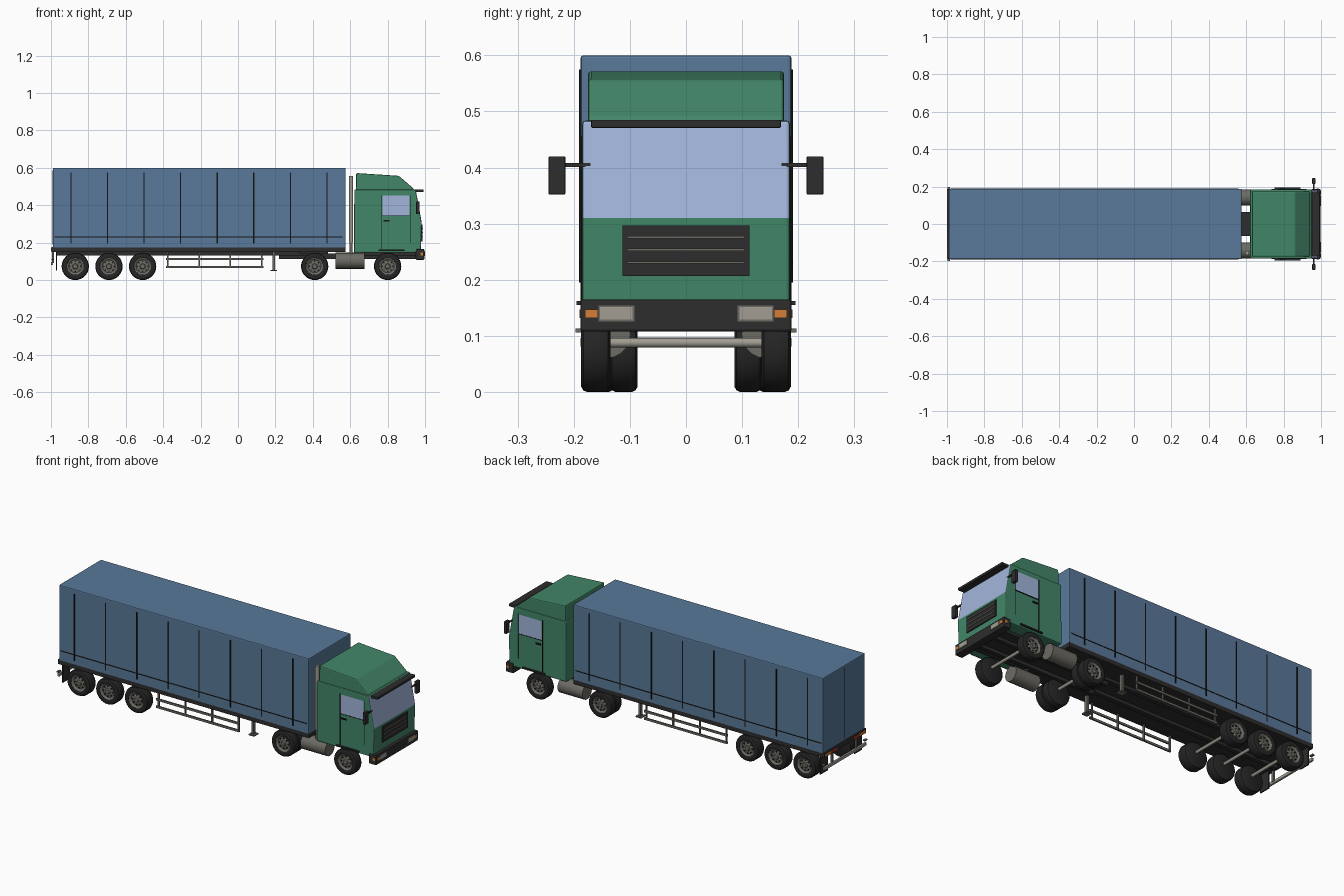
import bpy, bmesh, math
from mathutils import Vector, Matrix

cube = bpy.data.objects.get("Cube")
if cube:
    bpy.data.objects.remove(cube, do_unlink=True)


def material(name, r, g, b):
    m = bpy.data.materials.new(name)
    m.use_nodes = True
    m.diffuse_color = (r, g, b, 1)
    m.node_tree.nodes["Principled BSDF"].inputs["Base Color"].default_value = (r, g, b, 1)
    return m


BLUE = material("trailer blue", .1, .19, .32)
GREEN = material("cab green", .055, .24, .14)
GLASS = material("window glass", .36, .46, .7)
DARK = material("dark plastic", .026, .026, .026)
TYRE = material("tyre rubber", .018, .018, .018)
SEAM = material("seam black", .007, .007, .007)
PALE = material("pale metal", .36, .34, .29)
GREY = material("grey metal", .15, .145, .125)
ORANGE = material("orange lamp", .65, .21, .04)
RED = material("red lamp", .45, .03, .02)


def finish(name, bm, mats, bevel=0, smooth=False):
    bmesh.ops.recalc_face_normals(bm, faces=bm.faces)
    me = bpy.data.meshes.new(name)
    bm.to_mesh(me)
    bm.free()
    for m in mats:
        me.materials.append(m)
    if smooth:
        for p in me.polygons:
            p.use_smooth = True
        me.set_sharp_from_angle(angle=math.radians(35))
    ob = bpy.data.objects.new(name, me)
    bpy.context.collection.objects.link(ob)
    if bevel:
        mod = ob.modifiers.new("edges", "BEVEL")
        mod.width, mod.segments, mod.limit_method = bevel, 2, "ANGLE"
    return ob


def box(name, x, y, z, mat, bevel=0):
    """Box from (low, high) ranges."""
    bm = bmesh.new()
    bmesh.ops.create_cube(bm, size=1)
    for v in bm.verts:
        v.co = [r[0] if c < 0 else r[1] for c, r in zip(v.co, (x, y, z))]
    return finish(name, bm, [mat], bevel)


def pair(name, x, y, z, mat, bevel=0):
    """The same box on both sides of the vehicle."""
    box("left_" + name, x, y, z, mat, bevel)
    box("right_" + name, x, (-y[1], -y[0]), z, mat, bevel)


def prism(name, profile, half, mats, bevel):
    """Side profile in x and z, extruded across the width."""
    bm = bmesh.new()
    f = bm.faces.new([bm.verts.new((x, -half, z)) for x, z in profile])
    new = bmesh.ops.extrude_face_region(bm, geom=[f])["geom"]
    bmesh.ops.translate(bm, vec=(0, 2 * half, 0),
                        verts=[g for g in new if isinstance(g, bmesh.types.BMVert)])
    bmesh.ops.recalc_face_normals(bm, faces=bm.faces)
    if len(mats) > 1:  # the sloping upper front is glazed
        for f in bm.faces:
            if f.normal.x > .8 and f.normal.z > .1:
                f.material_index = 1
    return finish(name, bm, mats, bevel)


def lathe(name, profile, x, y, z, side, mat):
    """Profile of (radius, depth inward from the outer face), spun about y."""
    bm = bmesh.new()
    vs = [bm.verts.new((r, -d * side, 0)) for r, d in profile]
    es = [bm.edges.new(p) for p in zip(vs, vs[1:])]
    bmesh.ops.spin(bm, geom=vs + es, cent=(0, 0, 0), axis=(0, 1, 0),
                   angle=math.tau, steps=32)
    bmesh.ops.remove_doubles(bm, verts=bm.verts, dist=.0002)
    bmesh.ops.translate(bm, verts=bm.verts, vec=(x, y, z))
    return finish(name, bm, [mat], smooth=True)


def rod(name, a, b, radius, mat):
    a, b = Vector(a), Vector(b)
    turn = (b - a).to_track_quat("Z", "Y").to_matrix().to_4x4()
    bm = bmesh.new()
    bmesh.ops.create_cone(bm, cap_ends=True, segments=20, radius1=radius, radius2=radius,
                          depth=(b - a).length, matrix=Matrix.Translation((a + b) / 2) @ turn)
    return finish(name, bm, [mat], smooth=True)


R = .073


def wheel(name, x, side, width, outer=.187):
    w = width
    y = outer * side
    lathe(name + "_tyre", [(.043, .012), (.045, .002), (.05, 0), (.063, 0), (.07, .004), (R, .011),
                           (R, w - .011), (.07, w - .004), (.063, w), (0, w)], x, y, R, side, TYRE)
    lathe(name + "_hub", [(0, .002), (.012, .002), (.015, .009), (.034, .012), (.041, .004),
                          (.045, .003)], x, y, R, side, GREY)
    bm = bmesh.new()
    for i in range(8):
        a = math.tau * i / 8
        spot = Matrix.Translation((x + .028 * math.cos(a), y - .0095 * side, R + .028 * math.sin(a)))
        bmesh.ops.create_cone(bm, cap_ends=True, segments=8, radius1=.004, radius2=.004,
                              depth=.004, matrix=spot @ Matrix.Rotation(math.pi / 2, 4, "X"))
    finish(name + "_hub_holes", bm, [SEAM])


# Trailer body with curtain straps
box("trailer_body", (-.99, .575), (-.188, .188), (.17, .6), BLUE, .005)
box("trailer_floor_frame", (-.998, .575), (-.188, .188), (.15, .177), DARK, .003)
pair("trailer_beam", (-.97, .4), (.05, .075), (.132, .152), DARK)
for i in range(8):
    x = -.893 + i * .1955
    pair(f"curtain_strap_{i}", (x - .003, x + .003), (.186, .1905), (.195, .575), SEAM)
pair("curtain_lower_seam", (-.98, .56), (.186, .1895), (.227, .232), SEAM)
box("rear_door_seam", (-.992, -.985), (-.002, .002), (.19, .585), SEAM)

# Trailer rear
box("rear_guard_bar", (-1, -.988), (-.188, .188), (.08, .097), PALE, .002)
pair("rear_guard_post", (-.994, -.984), (.1, .115), (.09, .152), GREY)
pair("rear_side_stub", (-.998, -.985), (.175, .197), (.106, .113), GREY)
pair("rear_orange_lamp", (-1, -.99), (.125, .18), (.155, .171), ORANGE)
pair("rear_red_lamp", (-1, -.99), (.075, .12), (.155, .171), RED)
pair("mud_flap", (-.973, -.967), (.12, .185), (.05, .152), DARK)

# Side guards and landing legs
for k, z in enumerate((.07, .112)):
    pair(f"side_guard_rail_{k}", (-.385, .135), (.176, .184), (z - .006, z + .006), GREY)
for i in range(4):
    x = -.375 + i * .167
    pair(f"side_guard_post_{i}", (x - .004, x + .004), (.168, .177), (.064, .152), GREY)
pair("landing_leg", (.184, .198), (.125, .143), (.05, .152), GREY)
pair("landing_foot", (.174, .208), (.115, .153), (.047, .054), GREY)

# Tractor frame
pair("tractor_rail", (.22, .96), (.045, .065), (.112, .138), DARK)
box("tractor_deck", (.22, .66), (-.065, .065), (.132, .141), DARK)
box("coupling_plate", (.33, .48), (-.09, .09), (.138, .152), DARK)
box("front_step_frame", (.62, .95), (-.12, .12), (.13, .152), DARK)
for s, side in ((1, "left"), (-1, "right")):
    rod(side + "_fuel_tank", (.52, .142 * s, .103), (.675, .142 * s, .103), .043, GREY)
rod("exhaust_stack", (.605, -.155, .2), (.605, -.155, .555), .011, PALE)
rod("exhaust_base", (.605, -.155, .13), (.605, -.155, .2), .008, GREY)

# Wheels and axles
for s, side in ((1, "left"), (-1, "right")):
    for i, x in enumerate((-.87, -.69, -.51)):
        wheel(f"{side}_trailer_wheel_{i}", x, s, .06)
    wheel(side + "_front_wheel", .8, s, .052)
    wheel(side + "_drive_wheel", .41, s, .05)
    wheel(side + "_inner_drive_wheel", .41, s, .05, .136)
for i, x in enumerate((-.87, -.69, -.51, .41, .8)):
    rod(f"axle_{i}", (x, -.14, .088), (x, .14, .088), .0085, PALE)

# Cab and roof fairing
prism("cab", [(.62, .146), (.978, .146), (.982, .31), (.95, .484), (.622, .484)],
      .185, [GREEN, GLASS], .006)
prism("roof_fairing", [(.63, .475), (.945, .475), (.935, .492), (.86, .557), (.632, .572)],
      .175, [GREEN], .006)
box("sun_visor", (.95, .992), (-.169, .169), (.471, .485), DARK, .002)

# Doors
for s, side in ((1, "left"), (-1, "right")):
    bm = bmesh.new()
    pane = [bm.verts.new((x, .1875 * s, z)) for x, z in
            ((.772, .345), (.918, .345), (.918, .452), (.772, .452))]
    bm.faces.new(pane)
    bmesh.ops.solidify(bm, geom=bm.faces[:], thickness=.003)
    finish(side + "_door_window", bm, [GLASS])
pair("door_rear_seam", (.767, .77), (.183, .187), (.16, .455), SEAM)
pair("door_front_seam", (.92, .9225), (.183, .187), (.2, .455), SEAM)
pair("window_lower_trim", (.77, .92), (.183, .1882), (.341, .345), SEAM)
pair("door_handle", (.778, .81), (.183, .191), (.314, .321), SEAM)
pair("wheel_arch_trim", (.75, .89), (.18, .195), (.155, .162), DARK)

# Grille
box("grille", (.965, .986), (-.113, .113), (.207, .297), DARK)
for i in range(3):
    z = .231 + i * .0225
    box(f"grille_slat_{i}", (.98, .989), (-.105, .105), (z - .002, z + .002), GREY)

# Bumper and lamps
box("front_bumper", (.95, .996), (-.188, .188), (.108, .165), DARK, .004)
pair("headlamp_surround", (.99, .998), (.092, .156), (.126, .154), GREY)
pair("headlamp", (.99, 1), (.095, .153), (.129, .152), PALE)
pair("indicator", (.985, .999), (.157, .18), (.132, .147), ORANGE)
pair("corner_indicator", (.975, .99), (.183, .1895), (.132, .147), ORANGE)

# Mirrors
pair("mirror_arm", (.958, .965), (.17, .222), (.401, .408), DARK)
pair("mirror", (.953, .97), (.215, .245), (.352, .42), DARK, .002)
